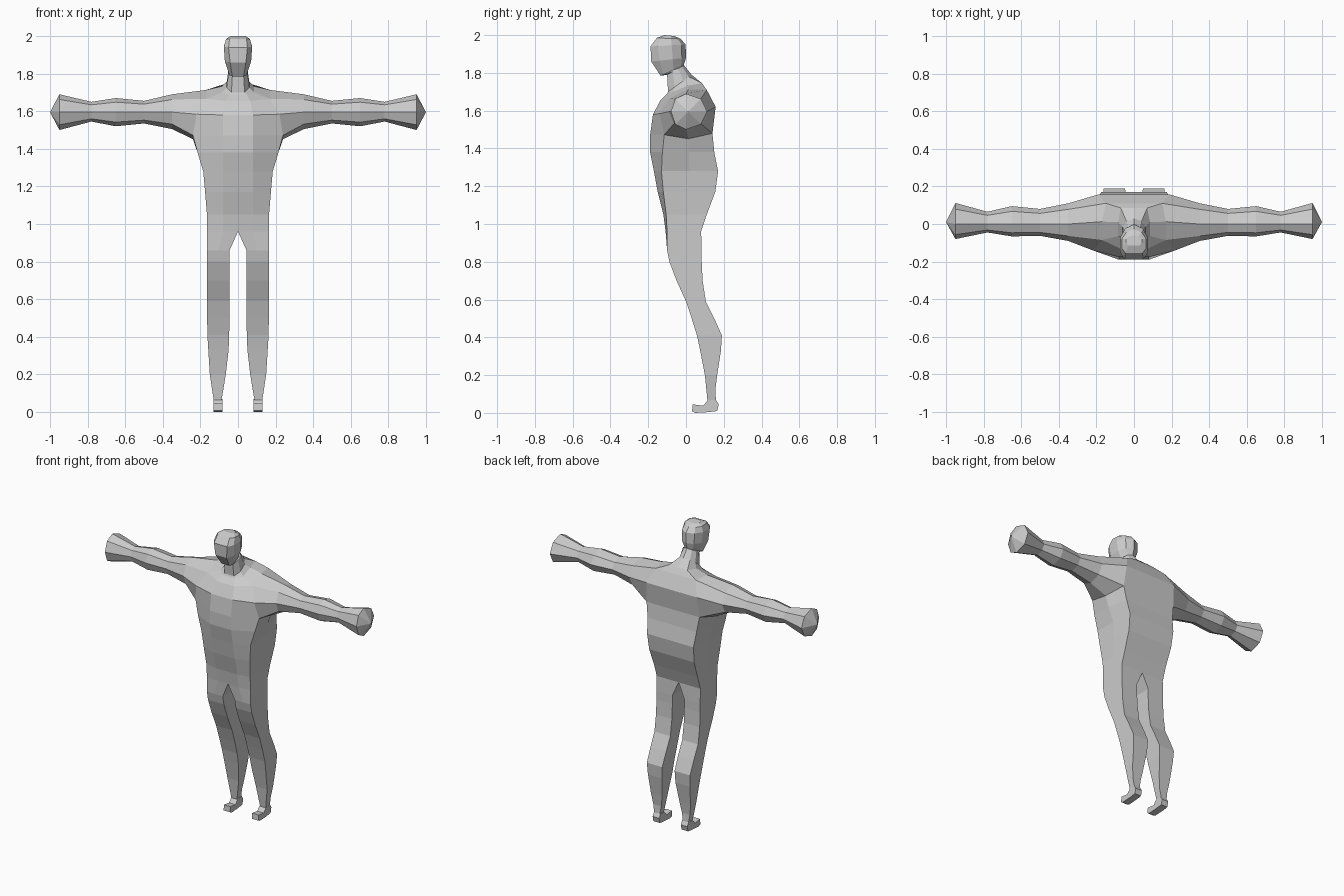
import bpy, bmesh, math

if "Cube" in bpy.data.objects:
    bpy.data.objects.remove(bpy.data.objects["Cube"])

skin = bpy.data.materials.new("light grey")
skin.diffuse_color = (0.6, 0.6, 0.6, 1)
skin.use_nodes = True
skin.node_tree.nodes["Principled BSDF"].inputs["Base Color"].default_value = skin.diffuse_color


def finish(bm, name):
    """Make an object from one half and mirror it across x."""
    bmesh.ops.recalc_face_normals(bm, faces=bm.faces)
    me = bpy.data.meshes.new(name)
    bm.to_mesh(me)
    bm.free()
    me.materials.append(skin)
    ob = bpy.data.objects.new(name, me)
    bpy.context.collection.objects.link(ob)
    mod = ob.modifiers.new("mirror", "MIRROR")
    mod.use_clip = True
    mod.merge_threshold = 0.0005
    return ob


def bridge(bm, a, b):
    n = len(a)
    return [bm.faces.new((a[i], a[(i + 1) % n], b[(i + 1) % n], b[i])) for i in range(n)]


def section(bm, zf, zb, xi, xm, xo, xb, yf, yo, yb, dz=0):
    """Half cross-section: inner front, mid front, outer front, side, outer back, inner back."""
    ym = (yo + yb) / 2
    yc = yb - 0.12 * (yb - yf) if xb < 0.7 * xo else yb
    pts = [(xi, yf), (xm, yf), (xo, yo), (xo, ym), (xb, yc), (xi, yb)]
    ring = []
    for i, (x, y) in enumerate(pts):
        z = zf + (zb - zf) * (y - yf) / (yb - yf)
        ring.append(bm.verts.new((x, y, z + (dz if i == 3 else 0))))
    return ring


bm = bmesh.new()
rings = []
# legs: z, inner x, outer x, front y, back y
for z, xi, xo, yf, yb in [
        (.05, .09, .127, .115, .16), (.12, .078, .138, .108, .155), (.2, .065, .15, .1, .165),
        (.33, .05, .158, .075, .185), (.41, .047, .163, .058, .19), (.5, .045, .164, .03, .15),
        (.59, .045, .165, 0, .105), (.7, .045, .165, -.05, .088), (.8, .045, .165, -.088, .083),
        (.86, .045, .165, -.1, .083)]:
    rings.append(section(bm, z, z, xi, (xi + xo) / 2, xo, xo, yf, yf, yb))
# hips, trunk and shoulders: z front, z back, mid x, outer x, back x, front y, side y, back y, side lift
trunk = [
    (.96, .96, .08, .165, .165, -.108, -.1, .08, 0),
    (1.05, 1.05, .08, .165, .165, -.12, -.105, .11, 0),
    (1.17, 1.17, .08, .175, .17, -.15, -.12, .155, 0),
    (1.28, 1.28, .08, .185, .175, -.17, -.13, .17, 0),
    (1.38, 1.38, .08, .215, .185, -.19, -.125, .15, 0),
    (1.47, 1.48, .08, .24, .2, -.19, -.115, .14, -.025),
    (1.58, 1.62, .08, .22, .19, -.175, -.14, .157, 0),
    (1.655, 1.71, .065, .17, .15, -.135, -.085, .11, .025),
    # neck
    (1.69, 1.745, .045, .085, .07, -.1, -.065, .085, .01),
    (1.70, 1.79, .035, .06, .04, -.095, -.06, .03, 0),
    (1.79, 1.84, .03, .05, .03, -.1, -.07, -.01, 0),
    # head
    (1.785, 1.84, .03, .045, .03, -.135, -.12, -.012, 0),
    (1.86, 1.88, .042, .07, .045, -.184, -.14, 0, 0),
    (1.94, 1.95, .05, .075, .048, -.188, -.15, -.002, 0),
    (1.985, 1.98, .045, .064, .04, -.155, -.13, -.028, 0),
    (2.0, 1.995, .03, .042, .025, -.115, -.1, -.06, 0)]
for zf, zb, xm, xo, xb, yf, yo, yb, dz in trunk:
    rings.append(section(bm, zf, zb, 0, xm, xo, xb, yf, yo, yb, dz))

bm.faces.new(rings[0])
bm.faces.new(rings[-1])
chest = 10 + 5  # ring at the armpit
armhole = []
for i in range(len(rings) - 1):
    faces = bridge(bm, rings[i], rings[i + 1])
    if i in (chest, chest + 1):
        armhole += faces[2:4]
bmesh.ops.delete(bm, geom=armhole, context='FACES_ONLY')

# arms: eight-sided rings grown out of the armhole
low, mid, top = rings[chest:chest + 3]
prev = [low[2], low[3], low[4], mid[4], top[4], top[3], top[2], mid[2]]
for x, yf, yb, zb, zt in [
        (.35, -.09, .11, 1.505, 1.69), (.5, -.063, .08, 1.535, 1.655), (.65, -.066, .095, 1.52, 1.67),
        (.78, -.045, .065, 1.545, 1.65), (.95, -.08, .112, 1.5, 1.69)]:
    ring = []
    for k in range(8):
        a = math.radians(225 + 45 * k)
        y, z = math.cos(a), math.sin(a)
        ring.append(bm.verts.new((x, y * (yb if y > 0 else -yf),
                                  1.595 + z * (zt - 1.595 if z > 0 else 1.595 - zb))))
    bridge(bm, prev, ring)
    prev = ring
# pointed fist end
tip = bm.verts.new((1.0, .01, 1.595))
for k in range(8):
    bm.faces.new((prev[k], prev[(k + 1) % 8], tip))

# open the centre plane so the halves join
inner = [f for f in bm.faces if all(v.co.x < 1e-5 for v in f.verts)]
bmesh.ops.delete(bm, geom=inner, context='FACES')
finish(bm, "body")

# feet: side profile given thickness across x
bm = bmesh.new()
profile = [(.165, .01), (.173, .045), (.158, .07), (.115, .065), (.09, .038), (.035, .045), (.032, .008), (.05, 0), (.12, .004)]
sides = [[bm.verts.new((x, y, z)) for y, z in profile] for x in (.082, .131)]
bridge(bm, *sides)
for s in sides:
    bm.faces.new(s)
finish(bm, "feet")
